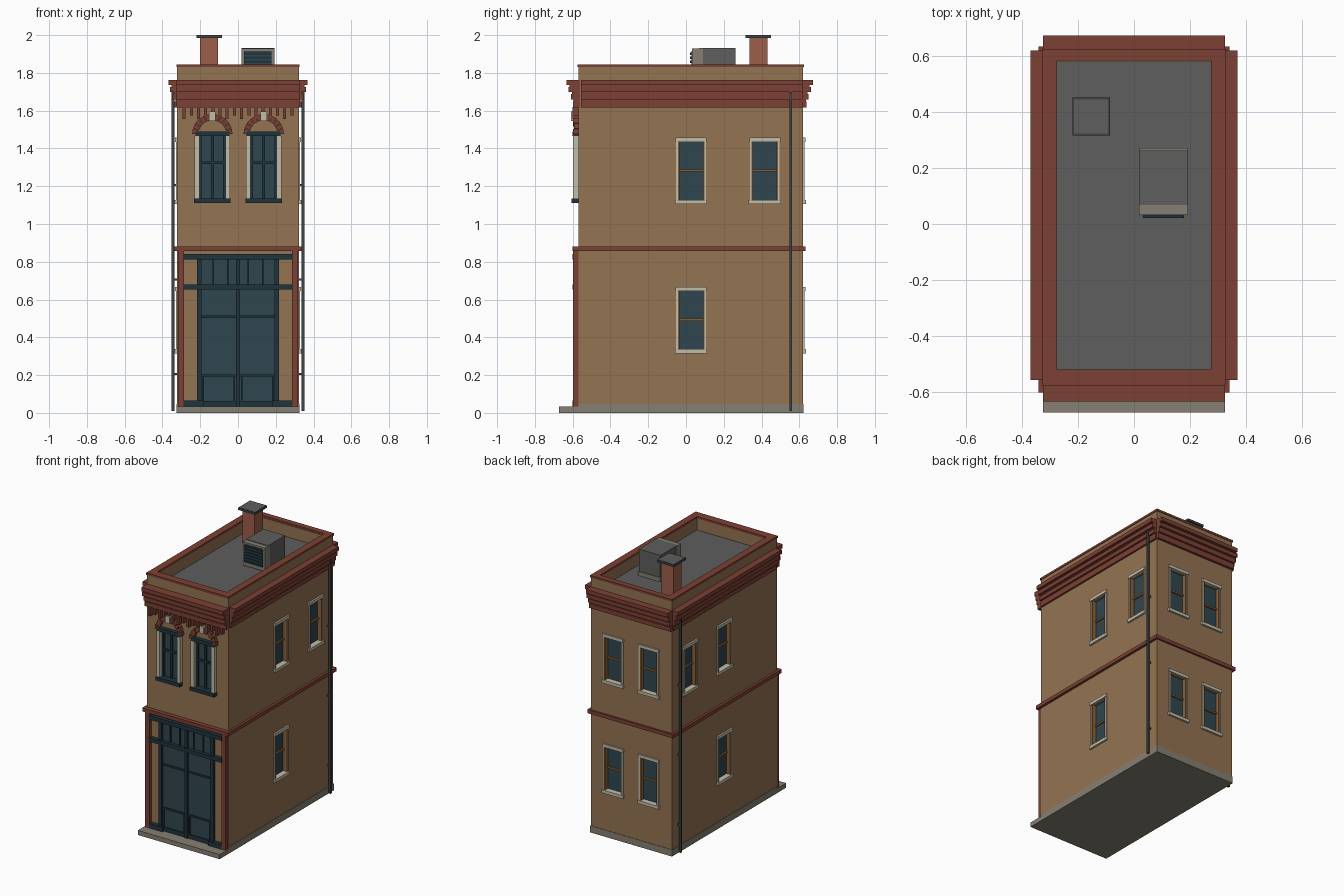
import bpy, bmesh, math
from mathutils import Matrix, Vector


def material(name, r, g, b):
    m = bpy.data.materials.new(name)
    m.diffuse_color = [((c / 255 + 0.055) / 1.055) ** 2.4 for c in (r, g, b)] + [1]
    return m


TAN = material("tan wall", 148, 115, 82)
RED = material("dark brick red", 124, 64, 51)
CHIM = material("chimney brick", 156, 94, 74)
CREAM = material("cream stone", 196, 188, 168)
TEAL = material("dark teal paint", 32, 51, 60)
GLASS = material("blue grey glass", 48, 70, 78)
GREY = material("roof grey", 94, 94, 94)
STONE = material("base stone", 134, 127, 114)
PIPE = material("pipe grey", 62, 68, 71)
SASH = material("brown sash", 140, 98, 58)

# Walls: turn about z, distance of the wall plane from the origin
FRONT, RIGHT, BACK, LEFT = (0, 0.57), (90, 0.322), (180, 0.62), (-90, 0.322)


def finish(name, bm, mat):
    bmesh.ops.recalc_face_normals(bm, faces=bm.faces)
    me = bpy.data.meshes.new(name)
    bm.to_mesh(me)
    bm.free()
    me.materials.append(mat)
    ob = bpy.data.objects.new(name, me)
    bpy.context.collection.objects.link(ob)
    return ob


def boxes(name, mat, items):
    """Join boxes (x0, x1, y0, y1, z0, z1) into one object."""
    bm = bmesh.new()
    for x0, x1, y0, y1, z0, z1 in items:
        mtx = Matrix.Translation(((x0 + x1) / 2, (y0 + y1) / 2, (z0 + z1) / 2))
        bmesh.ops.create_cube(bm, size=1, matrix=mtx @ Matrix.Diagonal(
            (abs(x1 - x0), abs(y1 - y0), z1 - z0, 1)))
    return finish(name, bm, mat)


def on_wall(wall, u0, u1, d0, d1, z0, z1):
    """Box on a wall: u runs along it, d outward from it."""
    a, off = wall
    rot = Matrix.Rotation(math.radians(a), 3, 'Z')
    p, q = rot @ Vector((u0, -off - d0, z0)), rot @ Vector((u1, -off - d1, z1))
    return (min(p.x, q.x), max(p.x, q.x), min(p.y, q.y), max(p.y, q.y), z0, z1)


# Base and walls
boxes("base", STONE, [(-0.325, 0.325, -0.57, 0.623, 0, 0.048),
                      (-0.325, 0.325, -0.672, -0.57, 0, 0.033)])
walls = boxes("walls", TAN, [(-0.322, 0.322, -0.57, 0.62, 0.045, 1.74)])
boxes("parapet", TAN, [(s * 0.28, s * 0.322, -0.57, 0.62, 1.735, 1.832) for s in (-1, 1)]
      + [(-0.28, 0.28, -0.57, -0.523, 1.735, 1.832), (-0.28, 0.28, 0.578, 0.62, 1.735, 1.832)])
boxes("parapet_cap", RED, [(s * 0.275, s * 0.326, -0.575, 0.624, 1.83, 1.845) for s in (-1, 1)]
      + [(-0.275, 0.275, -0.575, -0.518, 1.83, 1.845), (-0.275, 0.275, 0.582, 0.624, 1.83, 1.845)])
boxes("roof", GREY, [(-0.281, 0.281, -0.525, 0.58, 1.735, 1.745)])

# Cornice bands, stepping outward and notched at the corners
bands = []
for z0, z1, p in ((1.735, 1.763, 0.047), (1.722, 1.735, 0.03), (1.698, 1.726, 0.037),
                  (1.686, 1.698, 0.018), (1.66, 1.688, 0.024), (1.647, 1.66, 0.01),
                  (1.618, 1.648, 0.013)):
    bands.append(on_wall(FRONT, -0.325, 0.325, -0.01, p + 0.016, z0, z1))
    bands.append(on_wall(BACK, -0.325, 0.325, -0.01, p + 0.005, z0, z1))
    bands += [on_wall(w, *u, -0.01, p, z0, z1)
              for w, u in ((RIGHT, (-0.556, 0.618)), (LEFT, (-0.618, 0.556)))]
boxes("cornice", RED, bands)
boxes("cornice_teeth", RED, [on_wall(FRONT, -0.285 + i * 0.038 - 0.008, -0.285 + i * 0.038 + 0.008,
                                     0, 0.03, 1.555 if i % 2 == 0 else 1.575, 1.62)
                             for i in range(16)])
boxes("string_course", RED, [(-0.34, 0.34, -0.6, 0.633, 0.856, 0.882)])

# Side and back windows
openings, glass, sash, trim = [], [], [], []
places = [(RIGHT, 0.027, 1.105), (RIGHT, 0.417, 1.105), (RIGHT, 0.027, 0.315),
          (LEFT, -0.027, 1.105), (LEFT, -0.417, 1.105), (LEFT, -0.027, 0.315)]
places += [(BACK, s * 0.142, z) for s in (-1, 1) for z in (1.105, 0.315)]
for w, u, z in places:
    openings.append(on_wall(w, u - 0.07, u + 0.07, -0.035, 0.05, z + 0.02, z + 0.33))
    glass.append(on_wall(w, u - 0.07, u + 0.07, -0.034, -0.026, z + 0.02, z + 0.33))
    sash.append(on_wall(w, u - 0.066, u + 0.066, -0.028, -0.016, z + 0.172, z + 0.184))
    for s in (-1, 1):
        trim.append(on_wall(w, u + s * 0.07, u + s * 0.079, -0.01, 0.007, z + 0.02, z + 0.335))
        sash.append(on_wall(w, u + s * 0.062, u + s * 0.0705, -0.03, 0.004, z + 0.022, z + 0.33))
    trim.append(on_wall(w, u - 0.085, u + 0.085, -0.03, 0.014, z, z + 0.022))
    trim.append(on_wall(w, u - 0.082, u + 0.082, -0.01, 0.012, z + 0.33, z + 0.352))
boxes("window_sashes", SASH, sash)
boxes("window_trim", CREAM, trim)

# Upper front windows
frames, surrounds = [], []
for u in (-0.136, 0.136):
    openings.append(on_wall(FRONT, u - 0.07, u + 0.07, -0.025, 0.05, 1.13, 1.47))
    glass.append(on_wall(FRONT, u - 0.07, u + 0.07, -0.024, -0.014, 1.13, 1.47))
    frames += [on_wall(FRONT, u - 0.096, u + 0.096, -0.02, 0.035, 1.11, 1.135),
               on_wall(FRONT, u - 0.09, u + 0.09, -0.02, 0.03, 1.465, 1.49),
               on_wall(FRONT, u - 0.008, u + 0.008, -0.016, -0.002, 1.13, 1.47),
               on_wall(FRONT, u - 0.066, u + 0.066, -0.016, -0.002, 1.318, 1.332)]
    for s in (-1, 1):
        frames.append(on_wall(FRONT, u + s * 0.056, u + s * 0.07, -0.016, 0, 1.13, 1.47))
        surrounds.append(on_wall(FRONT, u + s * 0.069, u + s * 0.094, -0.01, 0.027, 1.135, 1.465))
    surrounds.append(on_wall(FRONT, u - 0.017, u + 0.017, 0, 0.038, 1.545, 1.595))
boxes("front_window_frames", TEAL, frames)
boxes("front_window_surrounds", CREAM, surrounds)
boxes("window_glass", GLASS, glass)

# Cut the window openings
cutter = boxes("opening_cutter", TAN, openings)
cutter.hide_render = True
cutter.hide_set(True)
cut = walls.modifiers.new("openings", 'BOOLEAN')
cut.object = cutter
cut.operation = 'DIFFERENCE'
cut.solver = 'EXACT'

# Brick arches made of wedges
bm = bmesh.new()
for cx in (-0.136, 0.136):
    for i in range(11):
        a0, a1 = (math.pi * (i + k) / 11 for k in (0.04, 0.96))
        ring = [(0.074, a0), (0.107, a0), (0.107, a1), (0.074, a1)]
        depth = 0.03 if i % 2 == 0 else 0.025
        f = bm.faces.new([bm.verts.new((cx + r * math.cos(a), -0.569, 1.475 + r * math.sin(a)))
                          for r, a in ring])
        ext = bmesh.ops.extrude_face_region(bm, geom=[f], use_keep_orig=True)
        bmesh.ops.translate(bm, vec=(0, -depth, 0),
                            verts=[v for v in ext["geom"] if isinstance(v, bmesh.types.BMVert)])
finish("window_arches", bm, RED)

# Shopfront
boxes("pilasters", RED, [on_wall(FRONT, s * 0.286, s * 0.318, -0.01, 0.028, 0.03, 0.858)
                         for s in (-1, 1)])
boxes("shop_glass", GLASS, [on_wall(FRONT, -0.21, 0.21, -0.01, 0.006, 0.035, 0.83)])
shop = [on_wall(FRONT, -0.29, 0.29, 0, 0.03, 0.812, 0.84),
        on_wall(FRONT, -0.29, 0.29, 0, 0.03, 0.654, 0.68),
        on_wall(FRONT, -0.205, 0.205, 0, 0.014, 0.033, 0.062),
        on_wall(FRONT, -0.205, 0.205, 0, 0.014, 0.503, 0.515),
        on_wall(FRONT, -0.205, 0.205, 0, 0.014, 0.192, 0.204)]
shop += [on_wall(FRONT, u - h, u + h, 0, 0.022, 0.033, 0.82)
         for u, h in ((-0.205, 0.013), (0, 0.011), (0.205, 0.013))]
for s in (-1, 1):
    shop.append(on_wall(FRONT, s * 0.18, s * 0.288, 0, 0.03, 0.033, 0.066))
    shop += [on_wall(FRONT, s * u - 0.004, s * u + 0.004, 0, 0.014, 0.67, 0.82)
             for u in (0.055, 0.13)]
    shop += [on_wall(FRONT, s * u - 0.005, s * u + 0.005, 0, 0.014, 0.05, 0.2) for u in (0.02, 0.185)]
boxes("shop_frame", TEAL, shop)

# Downspouts
boxes("downspouts", PIPE, [(s * 0.337, s * 0.352, 0.547, 0.562, 0.01, 1.74) for s in (-1, 1)]
      + [(s * 0.32, s * 0.34, 0.55, 0.559, z, z + 0.012) for s in (-1, 1) for z in (0.2, 0.7, 1.2)])

# Chimney
boxes("chimney", CHIM, [(-0.201, -0.105, 0.336, 0.431, 1.74, 1.985)])
boxes("chimney_cap", PIPE, [(-0.22, -0.086, 0.316, 0.451, 1.984, 2.0)])
boxes("chimney_cap_top", GREY, [(-0.213, -0.093, 0.323, 0.444, 1.995, 2.0005)])

# Roof air unit
boxes("air_unit_body", GREY, [(0.022, 0.188, 0.088, 0.262, 1.77, 1.93)])
boxes("air_unit_hood", STONE, [(0.018, 0.192, 0.032, 0.09, 1.76, 1.928),
                               (0.018, 0.192, 0.088, 0.27, 1.744, 1.775)])
boxes("air_unit_top", GREY, [(0.018, 0.192, 0.068, 0.262, 1.922, 1.932)])
boxes("air_unit_grille", GLASS, [(0.032, 0.178, 0.028, 0.034, 1.785, 1.915)])
boxes("air_unit_louvers", TEAL, [(0.032, 0.178, 0.022, 0.03, 1.79 + i * 0.021, 1.802 + i * 0.021)
                                 for i in range(6)])
